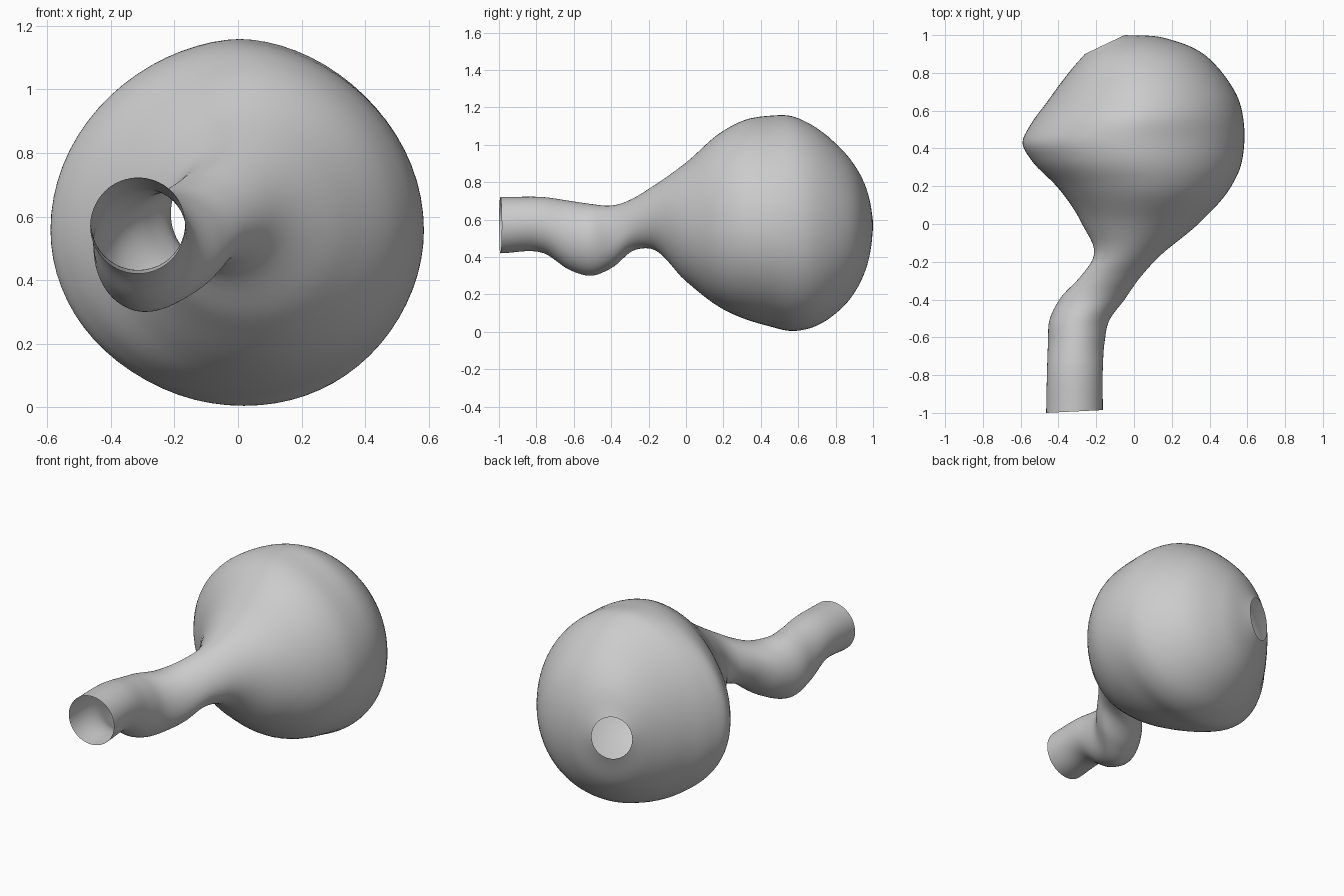
import bpy
import bmesh
from math import cos, sin, pi, copysign, dist
from mathutils import Vector

SIDES = 72      # points around each ring
STEPS = 7       # rings between neighbouring sections

# Sections: left x, left y, right x, right y, bottom z, top z
TUBE = [
    (-.465, -1, -.165, -.985, .42, .72),
    (-.46, -.76, -.165, -.76, .42, .72),
    (-.455, -.62, -.155, -.62, .33, .7),
    (-.45, -.52, -.135, -.52, .3, .685),
    (-.395, -.4, -.05, -.4, .34, .675),
    (-.285, -.28, .035, -.28, .435, .715),
]
SAC = [
    (-.22, -.19, .115, -.19, .445, .77),
    (-.275, 0, .34, 0, .27, .905),
    (-.41, .2, .515, .2, .12, 1.075),
    (-.545, .34, .573, .34, .06, 1.14),
    (-.59, .43, .585, .46, .03, 1.155),
    (-.545, .53, .575, .58, .005, 1.155),
    (-.465, .64, .54, .69, .02, 1.11),
    (-.4, .73, .375, .895, .115, .99),
    (-.33, .82, .16, .985, .25, .86),
    (-.26, .9, -.05, 1, .44, .7),
]


def slopes(sections, knots):
    """Rate of change at every section, weighted by the gaps beside it."""
    last = len(sections) - 1
    for i in range(last + 1):
        a, b = max(i - 1, 0), min(i + 1, last)
        before, after = knots[i] - knots[a], knots[b] - knots[i]
        rates = []
        for low, mid, high in zip(sections[a], sections[i], sections[b]):
            back = (mid - low) / before if before else 0
            ahead = (high - mid) / after if after else 0
            rates.append((back * after + ahead * before) / (before + after)
                         if before and after else back + ahead)
        yield rates


def blend(p, q, m, n, span, t):
    """Smooth blend from p to q with end slopes m and n."""
    u = 1 - t
    return (p * u * u * (1 + 2 * t) + q * t * t * (1 + 2 * u)
            + span * t * u * (m * u - n * t))


def smooth_sections(sections):
    """Fill in rings between the sections."""
    knots = [0]
    for near, far in zip(sections, sections[1:]):
        knots.append(knots[-1] + dist(near, far))
    rates = list(slopes(sections, knots))
    for i in range(len(sections) - 1):
        span = knots[i + 1] - knots[i]
        for step in range(STEPS):
            yield [blend(*values, span, step / STEPS) for values in
                   zip(sections[i], sections[i + 1], rates[i], rates[i + 1])]
    yield sections[-1]


def ring_points(section):
    """Rounded ring leaning between its left and right edges, slimmer above."""
    left_x, left_y, right_x, right_y, bottom, top = section
    bulge = max(0, right_x - left_x - 0.3)
    middle = Vector((left_x + right_x, left_y + right_y, bottom + top)) / 2
    middle.z -= 0.04 * bulge
    for i in range(SIDES):
        angle = 2 * pi * i / SIDES
        rise = sin(angle)
        power = 1 + bulge * (0.13 if rise > 0 else -0.04)
        across = copysign(abs(cos(angle)) ** power, cos(angle))
        height = top - middle.z if rise > 0 else middle.z - bottom
        yield middle + Vector((across * (right_x - left_x) / 2,
                               across * (right_y - left_y) / 2,
                               rise * height))


def loft(name, sections, material):
    """Skin the rings into an open shell."""
    bm = bmesh.new()
    rings = [[bm.verts.new(p) for p in ring_points(s)] for s in smooth_sections(sections)]
    for near, far in zip(rings, rings[1:]):
        for i in range(SIDES):
            j = (i + 1) % SIDES
            bm.faces.new((near[i], near[j], far[j], far[i])).smooth = True
    bmesh.ops.recalc_face_normals(bm, faces=bm.faces)
    mesh = bpy.data.meshes.new(name)
    bm.to_mesh(mesh)
    bm.free()
    mesh.materials.append(material)
    obj = bpy.data.objects.new(name, mesh)
    bpy.context.collection.objects.link(obj)


def make_material(name, color):
    material = bpy.data.materials.new(name)
    material.use_nodes = True
    material.diffuse_color = color
    material.node_tree.nodes["Principled BSDF"].inputs["Base Color"].default_value = color
    return material


cube = bpy.data.objects.get("Cube")
if cube:
    bpy.data.objects.remove(cube, do_unlink=True)

# One hollow shell: bent tube, narrow neck, bulging sac, open at both ends
grey = make_material("light grey", (0.6, 0.6, 0.6, 1))
loft("hollow_tube_and_sac", TUBE + SAC, grey)
